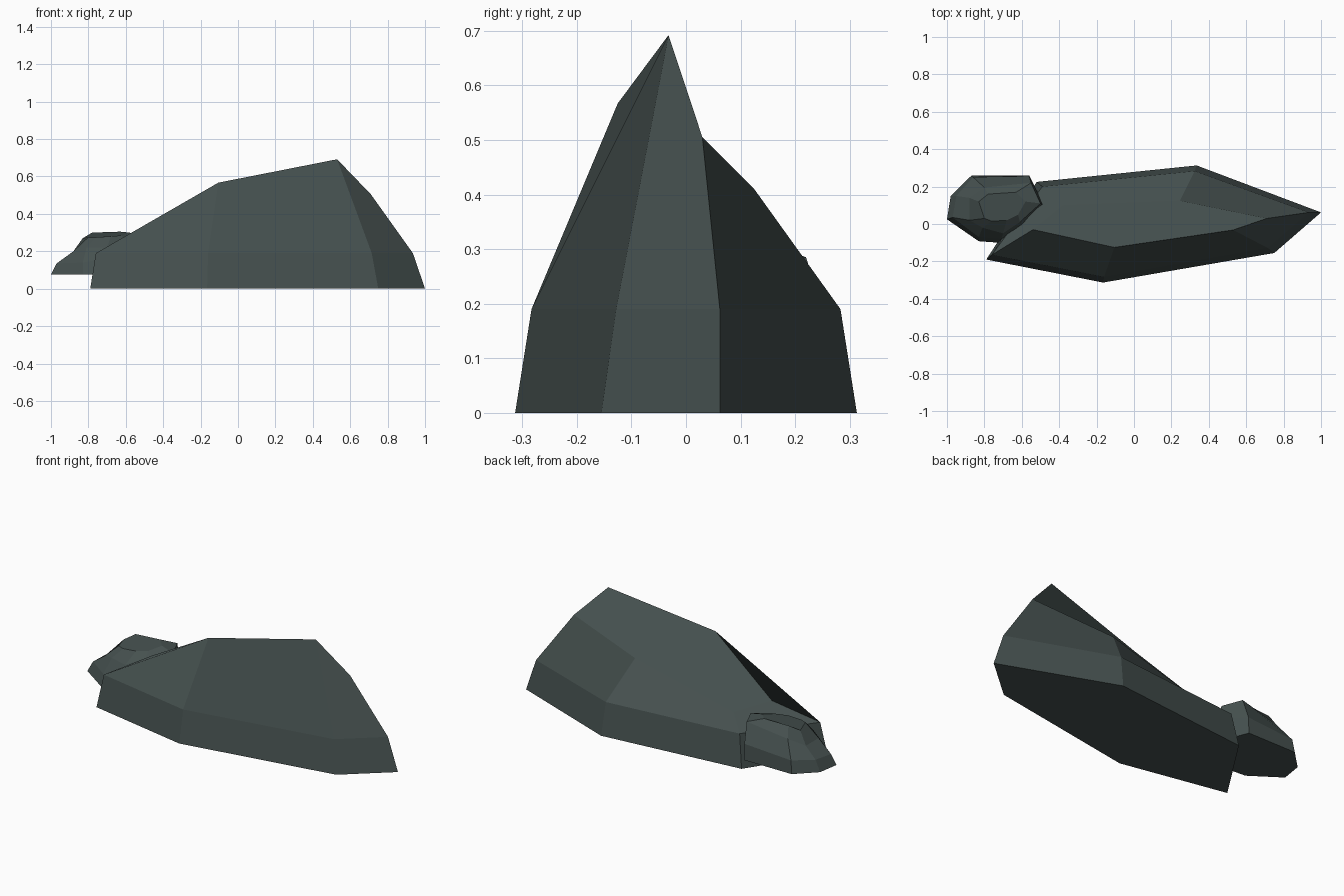
import bpy
import bmesh

if "Cube" in bpy.data.objects:
    bpy.data.objects.remove(bpy.data.objects["Cube"])

slate = bpy.data.materials.new("dark slate")
slate.diffuse_color = (0.06, 0.081, 0.078, 1)
slate.use_nodes = True
slate.node_tree.nodes["Principled BSDF"].inputs["Base Color"].default_value = slate.diffuse_color


def ring(points, z):
    """Give flat outline points a common height."""
    return [(x, y, z) for x, y in points]


def stacked_rock(name, rings):
    """Join equal-sized rings into a closed, faceted rock."""
    bm = bmesh.new()
    loops = [[bm.verts.new(p) for p in r] for r in rings]
    n = len(loops[0])
    bm.faces.new(loops[0][::-1])
    for low, high in zip(loops, loops[1:]):
        for i in range(n):
            j = (i + 1) % n
            bm.faces.new((low[i], low[j], high[j], high[i]))
    bm.faces.new(loops[-1])
    bmesh.ops.recalc_face_normals(bm, faces=bm.faces)
    mesh = bpy.data.meshes.new(name)
    bm.to_mesh(mesh)
    bm.free()
    mesh.materials.append(slate)
    obj = bpy.data.objects.new(name, mesh)
    bpy.context.collection.objects.link(obj)
    return obj


# Large slab: six-sided foot, slightly tapered shoulder, sloping crown
foot = ring([(-.79, -.19), (-.165, -.313), (.75, -.155),
             (1.0, .062), (.335, .313), (-.52, .225)], 0)
shoulder = ring([(-.76, -.165), (-.16, -.283), (.715, -.128),
                 (.935, .062), (.325, .283), (-.49, .2)], .19)
crown = [(-.54, -.03, .31), (-.105, -.125, .567), (.53, -.032, .692),
         (.71, .03, .505), (.245, .125, .41), (-.38, .1, .25)]
stacked_rock("large_rock", [foot, shoulder, crown])

# Small boulder tucked against the low end: rounded by four uneven rings
base = ring([(-1.0, .025), (-.98, .15), (-.87, .258), (-.56, .258),
             (-.5, .1), (-.61, -.03), (-.72, -.1), (-.83, -.092)], .075)
belly = [(-.97, .035, .135), (-.95, .15, .14), (-.86, .25, .15), (-.56, .255, .17),
         (-.48, .1, .2), (-.58, -.01, .2), (-.71, -.08, .16), (-.83, -.07, .14)]
upper = [(-.88, .02, .2), (-.88, .14, .2), (-.8, .195, .24), (-.55, .22, .285),
         (-.5, .11, .28), (-.61, .01, .26), (-.7, -.05, .22), (-.81, -.02, .22)]
cap = [(-.8, .03, .275), (-.83, .12, .27), (-.78, .16, .3), (-.63, .17, .305),
       (-.58, .12, .3), (-.62, .05, .285), (-.68, .02, .28), (-.76, .015, .275)]
stacked_rock("small_rock", [base, belly, upper, cap])
